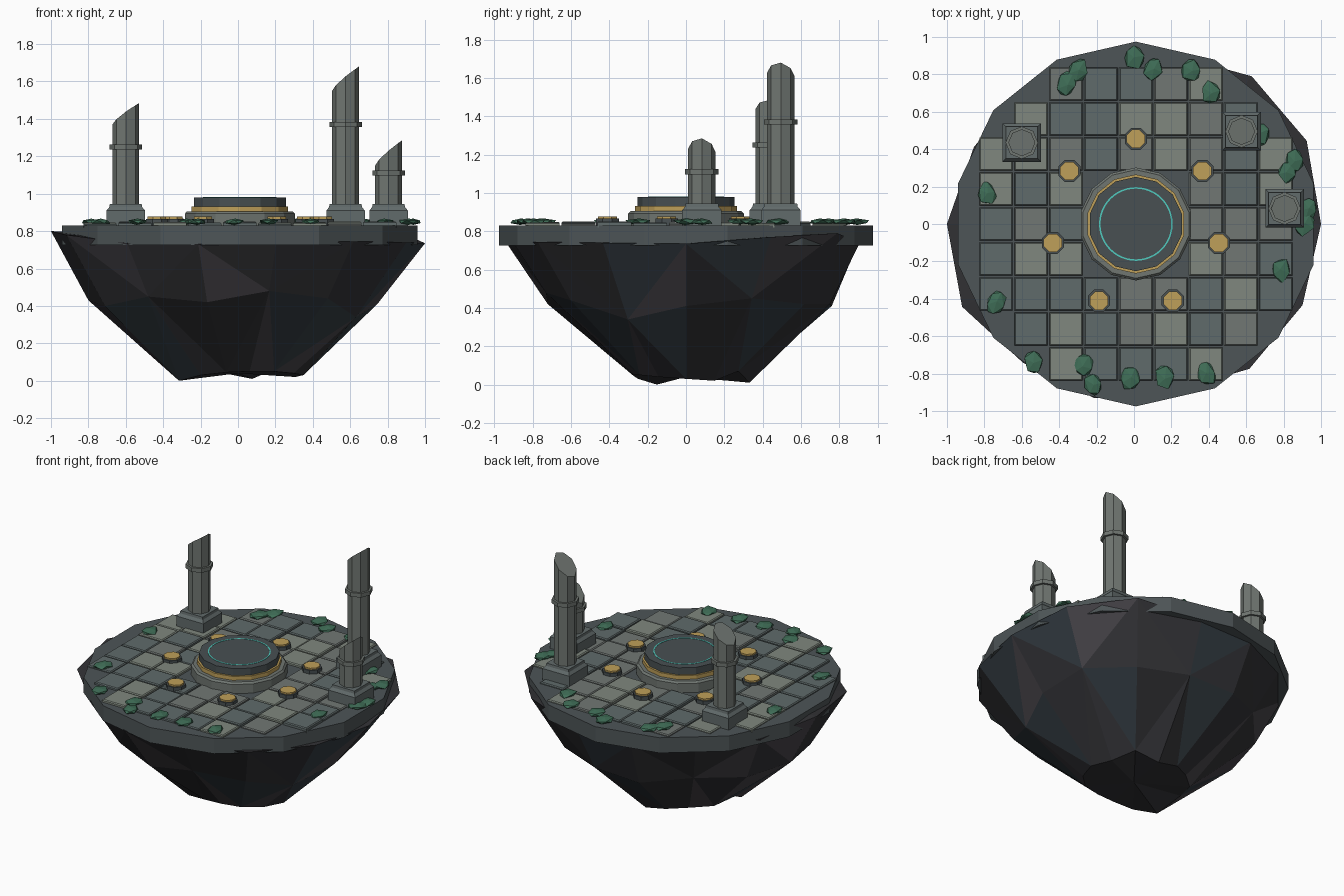
import bpy, bmesh, math, random
from mathutils import Vector, Matrix

if "Cube" in bpy.data.objects:
    bpy.data.objects.remove(bpy.data.objects["Cube"])

random.seed(7)
CX = 0.01      # centre of the platform
DECK = 0.83    # top of the slab


def mat(name, r, g, b):
    m = bpy.data.materials.new(name)
    m.diffuse_color = (r, g, b, 1)
    m.use_nodes = True
    m.node_tree.nodes["Principled BSDF"].inputs["Base Color"].default_value = m.diffuse_color
    return m


ROCK = [mat("rock_dark", .032, .032, .036), mat("rock_blue", .036, .048, .058),
        mat("rock_mauve", .066, .06, .07)]
SLAB = mat("slab_stone", .075, .09, .095)
TILES = [mat("tile_grey", .165, .185, .175), mat("tile_blue", .115, .145, .145),
         mat("tile_pale", .215, .245, .21)]
STONE = mat("column_stone", .16, .18, .165)
BASE = mat("plinth_stone", .12, .145, .145)
DARK = mat("dark_stone", .065, .08, .085)
GOLD = mat("gold", .52, .35, .10)
GLOW = mat("glow", .08, .60, .52)
GREEN = mat("moss", .05, .155, .095)


def finish(bm, name, *mats):
    bmesh.ops.recalc_face_normals(bm, faces=bm.faces)
    me = bpy.data.meshes.new(name)
    bm.to_mesh(me)
    bm.free()
    for m in mats:
        me.materials.append(m)
    ob = bpy.data.objects.new(name, me)
    bpy.context.collection.objects.link(ob)
    return ob


def loft(bm, rings, mi=0):
    """Skin a list of equal-length point rings and cap both ends."""
    vs = [[bm.verts.new(p) for p in r] for r in rings]
    n = len(vs[0])
    faces = [bm.faces.new(vs[0][::-1]), bm.faces.new(vs[-1])]
    for a, b in zip(vs, vs[1:]):
        for i in range(n):
            j = (i + 1) % n
            faces.append(bm.faces.new((a[i], a[j], b[j], b[i])))
    for f in faces:
        f.material_index = mi


def ring(x, y, z, r, n, start=0.0):
    return [(x + r * math.cos(start + k * math.tau / n),
             y + r * math.sin(start + k * math.tau / n), z) for k in range(n)]


def prism(name, x, y, profile, n, m, start=0.0):
    """Stacked n-gon solid from (radius, z) pairs."""
    bm = bmesh.new()
    loft(bm, [ring(x, y, z, r, n, start) for r, z in profile])
    return finish(bm, name, m)


# Faceted rock underside: three jagged 14-point rings of radius and height
N = 14
top_r = [1.0, 1.025, 1.01, .93, .92, .93, .95, 1.0, 1.02, .95, .955, .92, .99, 1.0]
top_z = [.735, .77, .79, .74, .735, .745, .76, .80, .78, .735, .73, .735, .745, .74]
mid_r = [.745, .79, .79, .77, .78, .76, .78, .80, .79, .77, .74, .75, .77, .70]
mid_z = [.41, .45, .42, .42, .41, .46, .43, .43, .40, .45, .42, .48, .44, .34]
bot_r = [.35, .34, .35, .34, .34, .33, .36, .38, .35, .32, .28, .28, .31, .33]
bot_z = [.03, .02, .07, .01, .04, .055, .06, .085, 0, .03, .045, .05, .05, .04]
bm = bmesh.new()
rows = []
for radii, heights in ((top_r, top_z), (mid_r, mid_z), (bot_r, bot_z)):
    rows.append([bm.verts.new((r * math.cos(k * math.tau / N), r * math.sin(k * math.tau / N), h))
                 for k, (r, h) in enumerate(zip(radii, heights))])
for a, b in zip(rows, rows[1:]):
    for i in range(N):
        j = (i + 1) % N
        if (i + (a is rows[1])) % 2:
            tris = ((a[i], a[j], b[i]), (a[j], b[j], b[i]))
        else:
            tris = ((a[i], a[j], b[j]), (a[i], b[j], b[i]))
        for t in tris:
            bm.faces.new(t).material_index = random.choice((0, 0, 1, 2))
for row, z in ((rows[0], .75), (rows[2], .04)):
    c = bm.verts.new((0, 0, z))
    for i in range(N):
        bm.faces.new((row[i], row[(i + 1) % N], c))
finish(bm, "rock_underside", *ROCK)

# Stone slab
prism("slab", CX, 0, [(.975, .725), (.975, DECK)], N, SLAB, math.pi / 2)

# Paving tiles on a round-trimmed grid, bevelled edges
P, HALF, ROOT2 = .187, .089, math.sqrt(2)
bm = bmesh.new()
for i in range(-4, 5):
    for j in range(-4, 5):
        if 1.5 < math.hypot(i, j) < 4.6:
            z = random.uniform(.84, .852)
            loft(bm, [ring(CX + i * P, j * P, zz, h * ROOT2, 4, math.pi / 4) for zz, h in
                      ((DECK - .01, HALF), (z - .006, HALF), (z, HALF - .006))],
                 random.randrange(3))
finish(bm, "paving_tiles", *TILES)

# Central dais
prism("dais_step", CX, 0, [(.302, DECK - .01), (.302, .893), (.29, .905)], N, STONE, math.pi / 2)
prism("dais_gold_band", CX, 0, [(.265, .90), (.265, .932)], N, GOLD, math.pi / 2)
prism("dais_top", CX, 0, [(.252, .93), (.252, .98)], N, DARK, math.pi / 2)
bm = bmesh.new()
R = [ring(CX, 0, z, r, 48) for r, z in ((.189, .978), (.189, .982), (.197, .982), (.197, .978))]
vs = [[bm.verts.new(p) for p in r] for r in R]
for q in range(4):
    a, b = vs[q], vs[(q + 1) % 4]
    for i in range(48):
        bm.faces.new((a[i], a[(i + 1) % 48], b[(i + 1) % 48], b[i]))
finish(bm, "glowing_ring", GLOW)

# Seven gold studs around the dais
for k in range(7):
    a = math.pi / 2 + k * math.tau / 7
    x, y = CX + .455 * math.cos(a), .455 * math.sin(a)
    prism(f"stud_base_{k}", x, y, [(.064, DECK), (.064, .866)], 8, DARK, math.pi / 8)
    prism(f"stud_gold_{k}", x, y, [(.053, .86), (.053, .877)], 8, GOLD, math.pi / 8)


# Broken columns: plinth, octagonal shaft with slanted break, band
def column(n, x, y, low, high, band):
    prism(f"column_plinth_{n}", x, y, [(r * ROOT2, z) for r, z in (
        (.103, DECK), (.103, .91), (.088, .928), (.085, .945))], 4, BASE, math.pi / 4)
    bm = bmesh.new()
    r = .072
    crown = []
    for px, py, _ in ring(x, y, 0, r, 8):
        t = max(0, (px - x + r) / (2 * r))
        crown.append((px, py, low + (high - low) * t ** .75 - .02 * max(0, py - y) / r))
    loft(bm, [ring(x, y, .94, r, 8), crown])
    finish(bm, f"column_shaft_{n}", STONE)
    prism(f"column_band_{n}", x, y, [(.087, band - .014), (.087, band + .014)], 8, STONE)


column(1, -.60, .435, 1.37, 1.485, 1.25)
column(2, .575, .495, 1.55, 1.68, 1.37)
column(3, .805, .083, 1.15, 1.285, 1.11)

# Moss clumps around the rim
spots = [(-.30, .82), (-.36, .75), (0, .89), (.10, .83), (.305, .82), (.41, .705), (-.785, .165),
         (-.74, -.415), (-.535, -.735), (-.27, -.755), (-.215, -.86), (-.02, -.825), (.165, -.82),
         (.39, -.80), (.785, -.25), (.91, 0), (.93, .08), (.86, .34), (.82, .28), (.67, .48)]
bm = bmesh.new()
for x, y in spots:
    M = (Matrix.Translation((x, y, .85)) @ Matrix.Rotation(random.uniform(-.5, .5), 4, 'Z')
         @ Matrix.Diagonal((.054, .068, .017, 1)))
    new = bmesh.ops.create_icosphere(bm, subdivisions=1, radius=1, matrix=M)["verts"]
    for v in new:
        v.co += Vector((random.uniform(-.008, .008), random.uniform(-.008, .008), 0))
finish(bm, "moss_clumps", GREEN)
